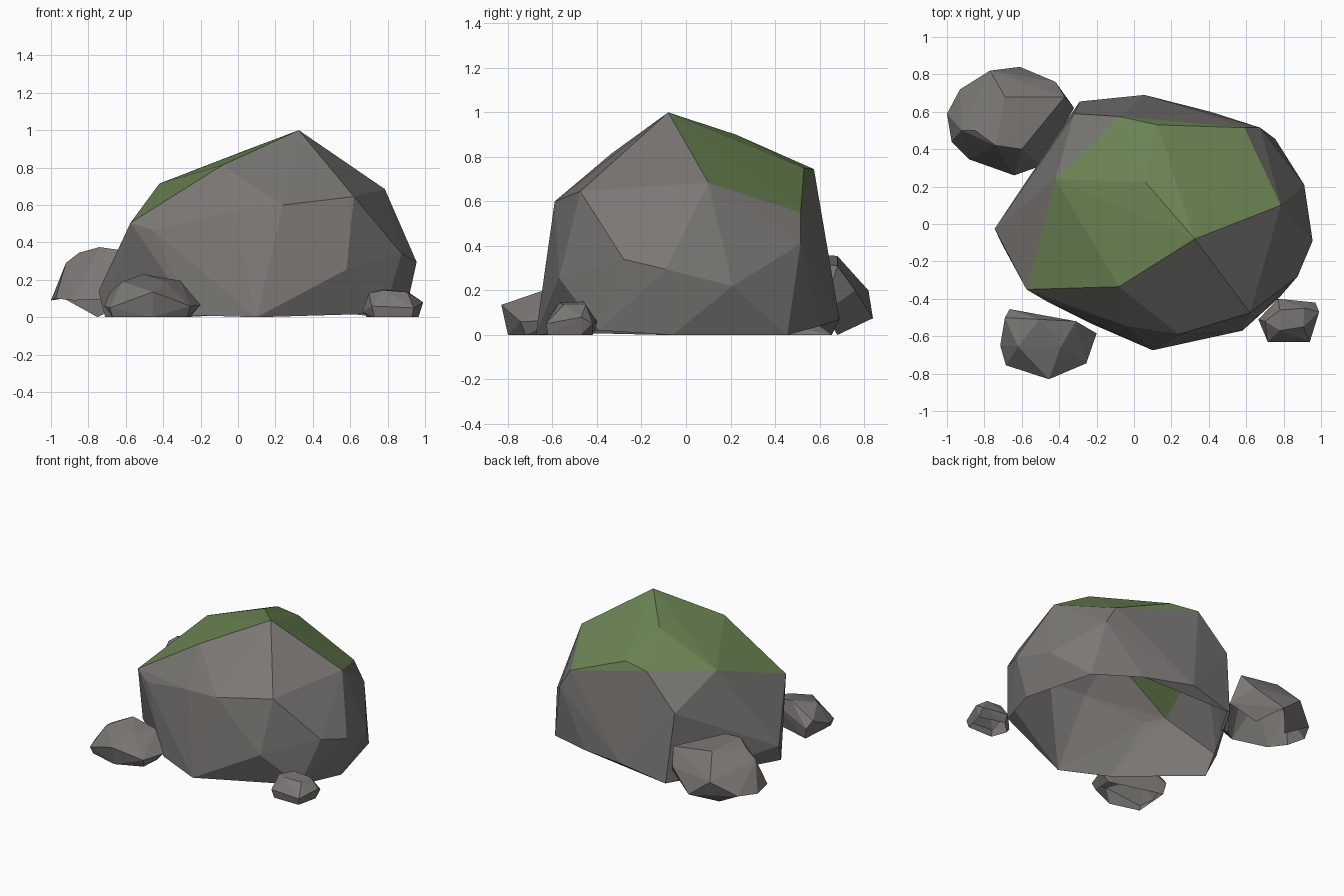
import bpy, bmesh
from mathutils import Vector

if "Cube" in bpy.data.objects:
    bpy.data.objects.remove(bpy.data.objects["Cube"], do_unlink=True)


def material(name, colour):
    mat = bpy.data.materials.new(name)
    mat.use_nodes = True
    mat.diffuse_color = (*colour, 1)
    mat.node_tree.nodes["Principled BSDF"].inputs["Base Color"].default_value = (*colour, 1)
    return mat


stone = material("stone grey", (.195, .185, .175))
moss = material("moss green", (.15, .235, .09))


def rock(name, corners, mossy=()):
    """Faceted hull, open underneath; faces spanned only by mossy corners are green."""
    bm = bmesh.new()
    for p in list(corners) + list(mossy):
        bm.verts.new(p)
    hull = bmesh.ops.convex_hull(bm, input=bm.verts[:])
    loose = {v for v in hull["geom_interior"] + hull["geom_unused"]
             if isinstance(v, bmesh.types.BMVert) and not v.link_faces}
    bmesh.ops.delete(bm, geom=list(loose), context='VERTS')
    bmesh.ops.recalc_face_normals(bm, faces=bm.faces[:])
    base = [f for f in bm.faces if f.normal.z < -.8]
    bmesh.ops.delete(bm, geom=base, context='FACES')
    patch = [Vector(p) for p in mossy]
    for f in bm.faces:
        f.smooth = False
        if all(any((v.co - p).length < .001 for p in patch) for v in f.verts):
            f.material_index = 1
    mesh = bpy.data.meshes.new(name)
    bm.to_mesh(mesh)
    bm.free()
    mesh.materials.append(stone)
    if mossy:
        mesh.materials.append(moss)
    obj = bpy.data.objects.new(name, mesh)
    bpy.context.collection.objects.link(obj)


# Main boulder with a mossy cap
rock("boulder", [
    # front shoulder
    (.24, -.59, .6), (.62, -.475, .645), (-.03, -.55, .57), (-.455, -.42, .465),
    (.58, -.57, .255), (.875, -.28, .34),
    # sides and back
    (.955, -.09, .295), (.91, .21, .22), (.675, .515, .41), (-.32, .59, .5),
    (-.745, -.025, .14),
    # ground rim
    (.1, -.675, 0), (.78, -.39, .02), (.89, -.06, 0), (.755, .455, 0),
    (.41, .6, .04), (.055, .69, .07), (-.29, .655, 0), (-.71, -.1, 0), (-.235, -.53, .01),
], mossy=[
    (.325, -.08, 1), (-.08, -.335, .815), (-.575, -.35, .505), (-.42, .24, .715),
    (-.08, .575, .745), (.125, .53, .75), (.59, .515, .55), (.785, .1, .685), (.06, .225, .9),
])

# Smaller stones: crown, widest ring, then base
rock("back_stone", [
    (-.69, .68, .355), (-.37, .68, .31), (-.74, .42, .375), (-.85, .5, .345), (-.6, .4, .355),
    (-.77, .82, .2), (-.42, .76, .2), (-.92, .5, .29),
    (-1, .59, .09), (-.93, .72, .1), (-.61, .84, .075), (-.32, .62, .1),
    (-.5, .31, .1), (-.64, .26, .1), (-.88, .345, .09), (-.975, .44, .1),
    (-.8, .45, 0), (-.75, .68, 0), (-.5, .68, 0), (-.45, .45, 0),
])
rock("front_stone", [
    (-.505, -.51, .23), (-.31, -.52, .195), (-.39, -.655, .195), (-.62, -.655, .19),
    (-.69, -.5, .13), (-.455, -.83, .135), (-.715, -.65, .06), (-.665, -.455, .08),
    (-.2, -.585, .065), (-.255, -.745, .06), (-.685, -.755, .05),
    (-.455, -.8, 0), (-.67, -.74, 0), (-.27, -.72, 0), (-.26, -.58, 0), (-.65, -.47, 0),
])
rock("small_stone", [
    (.78, -.57, .145), (.78, -.46, .15), (.905, -.55, .135), (.91, -.45, .135), (.7, -.52, .13),
    (.665, -.51, .03), (.715, -.63, .06), (.94, -.63, .05), (.99, -.47, .08),
    (.97, -.42, .05), (.77, -.4, .06),
    (.69, -.51, 0), (.73, -.62, 0), (.93, -.62, 0), (.965, -.47, 0), (.78, -.42, 0),
])
